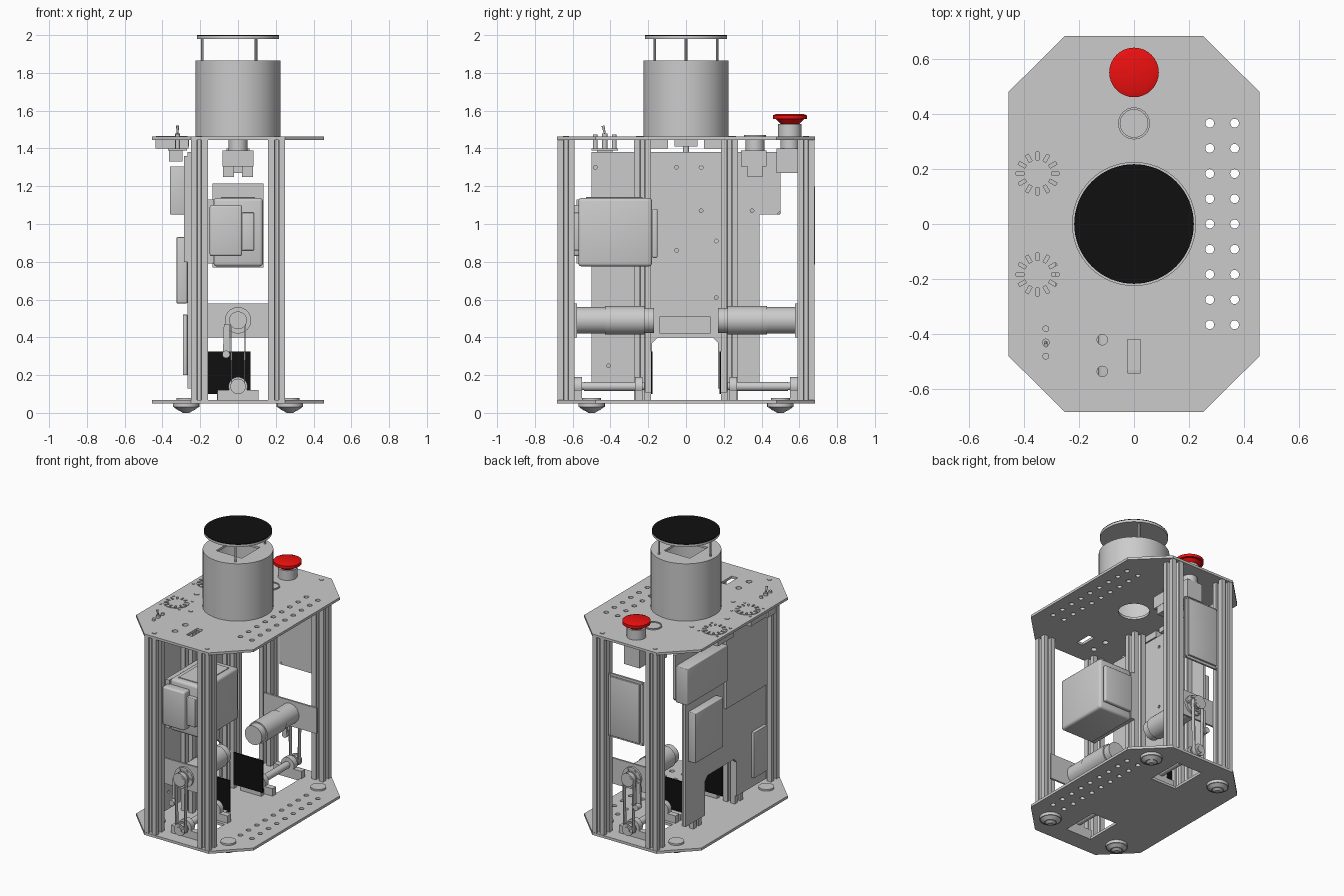
import bpy, bmesh, math
from mathutils import Matrix, Vector

if "Cube" in bpy.data.objects:
    bpy.data.objects.remove(bpy.data.objects["Cube"])

# Local axes -> world axes for parts built along X, Y or Z
AXES = {'Z': Matrix.Identity(3),
        'X': Matrix(((0, 0, 1), (1, 0, 0), (0, 1, 0))),
        'Y': Matrix(((1, 0, 0), (0, 0, -1), (0, 1, 0)))}


def material(name, color):
    m = bpy.data.materials.new(name)
    m.diffuse_color = color
    m.use_nodes = True
    m.node_tree.nodes["Principled BSDF"].inputs["Base Color"].default_value = m.diffuse_color
    return m


BLACK = material("black", (0.005, 0.005, 0.005, 1))
RED = material("red", (0.85, 0.005, 0.005, 1))


def finish(name, bm, mat=None):
    me = bpy.data.meshes.new(name)
    bmesh.ops.recalc_face_normals(bm, faces=bm.faces)
    for f in bm.faces:
        f.smooth = True
    bm.to_mesh(me)
    bm.free()
    me.set_sharp_from_angle(angle=math.radians(30))
    if mat:
        me.materials.append(mat)
    ob = bpy.data.objects.new(name, me)
    bpy.context.collection.objects.link(ob)
    return ob


def box(name, x0, x1, y0, y1, z0, z1, bevel=0, mat=None):
    bm = bmesh.new()
    bmesh.ops.create_cube(bm, size=1)
    for v in bm.verts:
        v.co = Vector(((x0 + x1) / 2 + v.co.x * (x1 - x0), (y0 + y1) / 2 + v.co.y * (y1 - y0),
                       (z0 + z1) / 2 + v.co.z * (z1 - z0)))
    if bevel:
        bmesh.ops.bevel(bm, geom=bm.edges[:], offset=bevel, segments=3, profile=0.5, affect='EDGES')
    return finish(name, bm, mat)


def rod(name, a, b, r1, r2=None, seg=32, mat=None):
    """Cylinder or cone from point a to point b."""
    a, b = Vector(a), Vector(b)
    rot = (b - a).to_track_quat('Z', 'Y').to_matrix().to_4x4()
    bm = bmesh.new()
    bmesh.ops.create_cone(bm, cap_ends=True, segments=seg, radius1=r1,
                          radius2=r1 if r2 is None else r2, depth=(b - a).length,
                          matrix=Matrix.Translation((a + b) / 2) @ rot)
    return finish(name, bm, mat)


def circle(x, y, r, n=20):
    return [(x + r * math.cos(2 * math.pi * i / n), y + r * math.sin(2 * math.pi * i / n)) for i in range(n)]


def rect(x0, x1, y0, y1):
    return [(x0, y0), (x1, y0), (x1, y1), (x0, y1)]


def sheet(name, loops, lo, hi, axis='Z', mat=None):
    """Outline with holes, extruded from lo to hi along the axis."""
    cu = bpy.data.curves.new(name, 'CURVE')
    cu.dimensions, cu.fill_mode, cu.extrude = '2D', 'BOTH', (hi - lo) / 2
    for pts in loops:
        sp = cu.splines.new('POLY')
        sp.points.add(len(pts) - 1)
        for p, q in zip(sp.points, pts):
            p.co = (q[0], q[1], 0, 1)
        sp.use_cyclic_u = True
    tmp = bpy.data.objects.new(name, cu)
    bpy.context.collection.objects.link(tmp)
    me = bpy.data.meshes.new_from_object(tmp.evaluated_get(bpy.context.evaluated_depsgraph_get()))
    bm = bmesh.new()
    bm.from_mesh(me)
    bpy.data.objects.remove(tmp)
    bpy.data.meshes.remove(me)
    bmesh.ops.remove_doubles(bm, verts=bm.verts, dist=1e-5)
    mid = (lo + hi) / 2 * (-1 if axis == 'Y' else 1)
    for v in bm.verts:
        v.co = AXES[axis] @ (v.co + Vector((0, 0, mid)))
    return finish(name, bm, mat)


# Octagonal base and top plates
octagon = [(0.25, -0.683), (0.455, -0.48), (0.455, 0.48), (0.25, 0.683),
           (-0.25, 0.683), (-0.455, 0.48), (-0.455, -0.48), (-0.25, -0.683)]
grid = [circle(x, (i - 4) * 0.0915, 0.016) for x in (0.275, 0.365) for i in range(9)]
sheet("base_plate", [octagon] + grid + [rect(-0.1, 0.1, 0.29, 0.55), rect(-0.1, 0.1, -0.55, -0.29)], 0.05, 0.068)
sheet("top_plate", [octagon] + grid + [circle(-0.35, s * 0.183, 0.083, 36) for s in (-1, 1)]
      + [circle(0, 0, 0.1, 32), rect(-0.023, 0.023, -0.54, -0.42),
         circle(-0.115, -0.42, 0.019), circle(-0.115, -0.535, 0.019)], 1.445, 1.462)

# Slotted extrusion posts with their top screws
quarter = [(0.045, -0.045), (0.045, -0.013), (0.034, -0.013), (0.034, -0.024), (0.018, -0.01),
           (0.018, 0.01), (0.034, 0.024), (0.034, 0.013), (0.045, 0.013)]
turns = [(1, 0), (0, 1), (-1, 0), (0, -1)]
for px, py in [(-0.205, -0.635), (0.205, -0.635), (-0.205, 0.635), (0.205, 0.635), (-0.205, 0.23), (-0.205, -0.23)]:
    loop = [(px + c * x - s * y, py + s * x + c * y) for c, s in turns for x, y in quarter]
    sheet("post", [loop, circle(px, py, 0.009, 12)], 0.068, 1.445)
    rod("post_screw", (px, py, 1.45), (px, py, 1.466), 0.015, seg=16)

# Feet under the base
for fx in (-0.275, 0.275):
    for fy in (-0.5, 0.5):
        rod("foot_flange", (fx, fy, 0.03), (fx, fy, 0.05), 0.07)
        rod("foot_cone", (fx, fy, 0.012), (fx, fy, 0.03), 0.04, 0.065)
        rod("foot_tip", (fx, fy, 0), (fx, fy, 0.012), 0.018, 0.035)
        rod("foot_cap", (fx, fy, 0.068), (fx, fy, 0.08), 0.05)

# Sensor tower: hollow drum, lid with square opening, three posts, black disc
sheet("tower_drum", [circle(0, 0, 0.225, 64), circle(0, 0, 0.21, 64)], 1.462, 1.85)
sheet("tower_lid", [circle(0, 0, 0.225, 64), rect(-0.1, 0.1, -0.1, 0.1)], 1.85, 1.865)
for k in range(3):
    a = math.pi + k * math.tau / 3
    x, y = 0.19 * math.cos(a), 0.19 * math.sin(a)
    rod("tower_post", (x, y, 1.86), (x, y, 1.982), 0.007, seg=12)
rod("tower_disc", (0, 0, 1.98), (0, 0, 1.995), 0.217, seg=64)
rod("tower_disc_top", (0, 0, 1.995), (0, 0, 2.0), 0.217, seg=64, mat=BLACK)

# Emergency stop button
rod("stop_neck", (0, 0.55, 1.462), (0, 0.55, 1.53), 0.062)
rod("stop_cone", (0, 0.55, 1.53), (0, 0.55, 1.555), 0.05, 0.075, mat=RED)
rod("stop_cap", (0, 0.55, 1.555), (0, 0.55, 1.575), 0.09, mat=RED)
rod("stop_cap_dome", (0, 0.55, 1.575), (0, 0.55, 1.583), 0.09, 0.07, mat=RED)
box("stop_body", -0.06, 0.06, 0.48, 0.6, 1.27, 1.4)
rod("stop_collar", (0, 0.55, 1.39), (0, 0.55, 1.446), 0.05)

# Power button behind the tower
sheet("power_ring", [circle(0, 0.365, 0.058, 32), circle(0, 0.365, 0.05, 32)], 1.46, 1.47)
rod("power_button", (0, 0.365, 1.38), (0, 0.365, 1.464), 0.05)
box("power_body", -0.082, 0.082, 0.29, 0.425, 1.305, 1.39)
for x in (-0.05, 0.05):
    box("power_terminal", x - 0.03, x + 0.03, 0.325, 0.405, 1.25, 1.305)

# Fans with slotted grilles
for cy in (-0.183, 0.183):
    slots = []
    for k in range(12):
        a = k * math.tau / 12
        slots.append([(-0.35 + r * math.cos(a) - w * math.sin(a), cy + r * math.sin(a) + w * math.cos(a))
                      for r, w in ((0.05, -0.006), (0.078, -0.006), (0.078, 0.006), (0.05, 0.006))])
    sheet("fan_grille", [circle(-0.35, cy, 0.083, 36)] + slots, 1.44, 1.466)
    sheet("fan_frame", [rect(-0.437, -0.263, cy - 0.087, cy + 0.087), circle(-0.35, cy, 0.08, 32)], 1.4, 1.445)
    for dx in (-0.073, 0.073):
        for dy in (-0.073, 0.073):
            rod("fan_screw", (-0.35 + dx, cy + dy, 1.46), (-0.35 + dx, cy + dy, 1.466), 0.008, seg=12)

# Small socket, toggle switch and lamps
rod("socket", (-0.32, 0, 1.38), (-0.32, 0, 1.466), 0.017, seg=20)
box("socket_body", -0.38, -0.26, -0.06, 0.06, 1.41, 1.445)
box("switch_body", -0.365, -0.295, -0.47, -0.39, 1.33, 1.39)
box("switch_board", -0.37, -0.27, -0.5, -0.36, 1.388, 1.4)
rod("switch_collar", (-0.32, -0.43, 1.4), (-0.32, -0.43, 1.48), 0.014, seg=16)
rod("switch_lever", (-0.32, -0.43, 1.48), (-0.32, -0.44, 1.52), 0.005, 0.008, seg=12)
for y in (-0.38, -0.48):
    rod("lamp", (-0.32, y, 1.4), (-0.32, y, 1.475), 0.012, seg=16)

# Electronics board with lower cut-out, and modules on its outer face
board = [(-0.5, 0.13), (-0.18, 0.13), (-0.18, 0.37), (-0.15, 0.4), (0.14, 0.4), (0.17, 0.37), (0.17, 0.13),
         (0.39, 0.13), (0.39, 1.05), (0.48, 1.05), (0.5, 1.07), (0.5, 1.38), (-0.5, 1.38)]
holes = [(-0.48, 1.3), (-0.05, 1.3), (0.08, 1.3), (0.35, 1.07), (0.08, 1.07),
         (0.16, 0.91), (-0.05, 0.86), (0.16, 0.61), (-0.41, 0.25)]
sheet("electronics_board", [board] + [circle(y, z, 0.01, 12) for y, z in holes], -0.268, -0.25, 'X')
box("controller_box", -0.36, -0.268, 0.05, 0.5, 1.05, 1.305, 0.005)
box("driver_box", -0.325, -0.268, 0.05, 0.36, 0.58, 0.93, 0.005)
box("circuit_panel", -0.285, -0.268, -0.5, -0.04, 0.8, 1.36)
box("relay_box", -0.292, -0.268, -0.49, -0.34, 0.2, 0.52, 0.003)
box("board_bracket", -0.25, -0.235, -0.14, 0.13, 0.42, 0.51)

# Power supply at the front, with its front housing and end cap
box("supply_case", -0.13, 0.132, -0.57, -0.18, 0.775, 1.138, 0.018)
box("supply_lid", -0.09, 0.09, -0.53, -0.23, 1.13, 1.143)
box("supply_housing", -0.15, 0.022, -0.63, -0.56, 0.83, 1.1, 0.012)
box("supply_latch", 0.02, 0.085, -0.6, -0.56, 0.86, 1.06, 0.005)
box("supply_flange", -0.158, -0.128, -0.58, -0.18, 0.79, 1.13)
box("supply_end_cap", -0.11, 0.11, -0.18, -0.15, 0.82, 1.08, 0.01)

# Rear access panel
box("rear_panel", -0.135, 0.135, 0.655, 0.668, 0.77, 1.215)
box("rear_panel_cover", -0.115, 0.115, 0.668, 0.683, 0.785, 1.2, 0.004)
for x in (-0.125, 0.125):
    for z in (0.78, 1.205):
        rod("panel_screw", (x, 0.65, z), (x, 0.674, z), 0.007, seg=12)

# Front and rear drives: motor, mount, belt, axle and black guard plates
for s in (-1, 1):
    def span(name, y0, y1, r, z, x=0, r2=None):
        return rod(name, (x, s * y0, z), (x, s * y1, z), r, r2)

    def slab(name, x0, x1, y0, y1, z0, z1, mat=None):
        return box(name, x0, x1, *sorted((s * y0, s * y1)), z0, z1, 0, mat)

    slab("motor_mount", -0.205, 0.205, 0.577, 0.59, 0.4, 0.58)
    span("motor_gearbox", 0.577, 0.43, 0.07, 0.49)
    span("motor_body", 0.43, 0.22, 0.075, 0.49)
    span("motor_cap", 0.225, 0.17, 0.066, 0.49)
    span("motor_face", 0.59, 0.605, 0.07, 0.49)
    for k in range(6):
        a = k * math.tau / 6
        span("motor_bolt", 0.6, 0.612, 0.008, 0.49 + 0.056 * math.sin(a), 0.056 * math.cos(a))
    for z, r in ((0.49, 0.036), (0.14, 0.03)):
        span("pulley", 0.6, 0.655, r, z)
        for y in (0.61, 0.648):
            span("pulley_flange", y, y + 0.006, r + 0.011, z)
    loops = []
    for t in (0.006, 0):
        up, dn = 0.036 + t, 0.03 + t
        loops.append([(up * math.cos(i * math.pi / 12), 0.49 + up * math.sin(i * math.pi / 12)) for i in range(13)]
                     + [(-dn * math.cos(i * math.pi / 12), 0.14 - dn * math.sin(i * math.pi / 12)) for i in range(13)])
    sheet("belt", loops, *sorted((s * 0.618, s * 0.646)), 'Y')
    arm = [(-0.075, 0.47), (-0.045, 0.47), (-0.045, 0.3), (-0.06, 0.288), (-0.08, 0.3)]
    sheet("tensioner_arm", [arm], *sorted((s * 0.605, s * 0.618)), 'Y')
    span("tensioner_roller", 0.605, 0.65, 0.02, 0.31, -0.063)
    span("axle", 0.66, 0.22, 0.02, 0.14)
    span("axle_sleeve", 0.54, 0.27, 0.024, 0.14)
    for y in (0.23, 0.55):
        slab("bearing_foot", -0.108, 0.108, y, y + 0.04, 0.068, 0.12)
        span("bearing_housing", y, y + 0.04, 0.05, 0.14)
    slab("guard_plate", -0.16, 0.067, 0.177, 0.186, 0.1, 0.325, BLACK)
    slab("guard_clamp", -0.11, 0.05, 0.186, 0.22, 0.068, 0.11)
